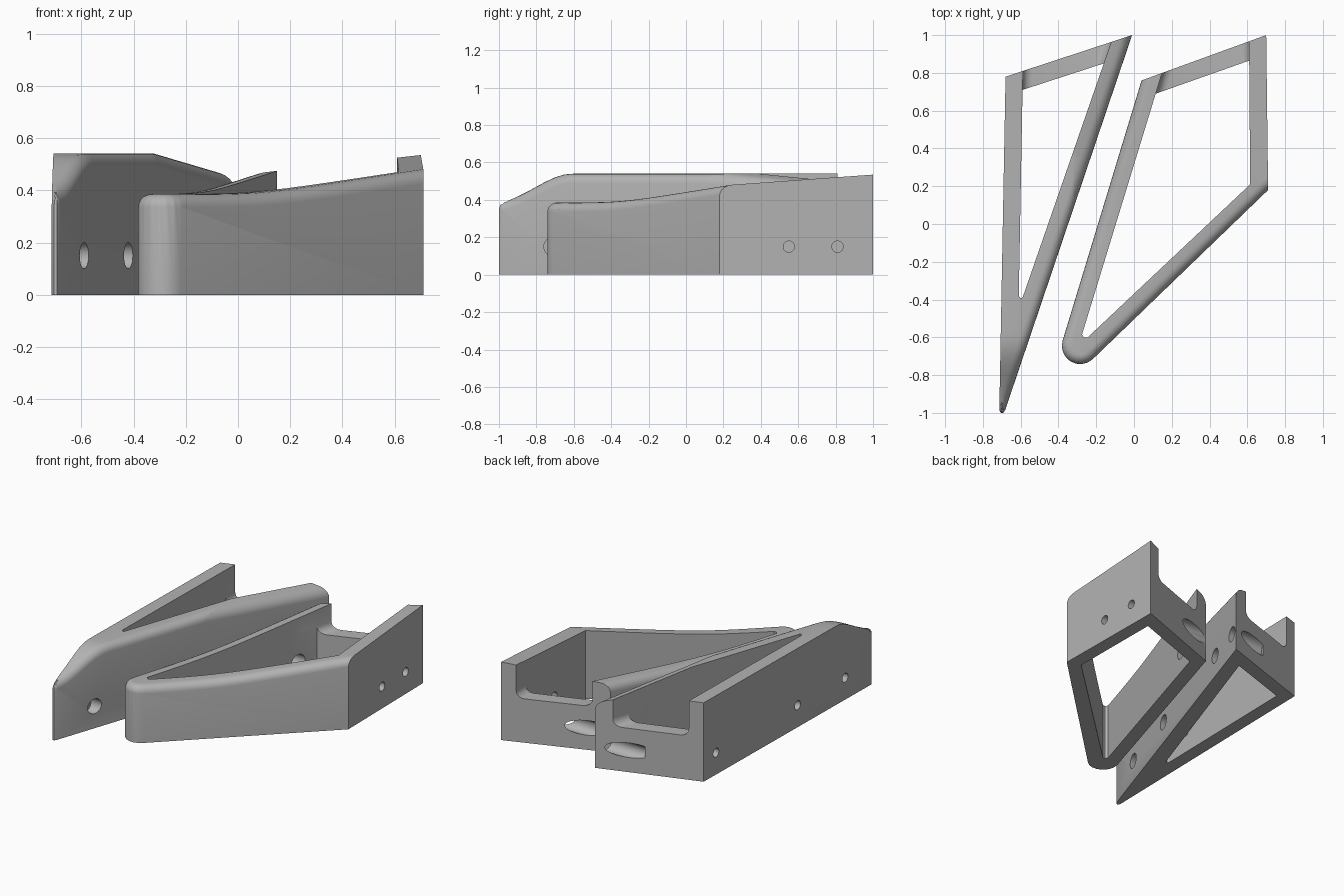
import bpy, bmesh, math
from mathutils import Vector, Matrix

cube = bpy.data.objects.get("Cube")
if cube:
    bpy.data.objects.remove(cube, do_unlink=True)

grey = bpy.data.materials.new("plain grey")
grey.use_nodes = True
colour = (0.45, 0.45, 0.45, 1)
grey.diffuse_color = colour
grey.node_tree.nodes["Principled BSDF"].inputs["Base Color"].default_value = colour

FILLET = 0.05
HOLE_Z = 0.15


def to_object(name, bm):
    bmesh.ops.recalc_face_normals(bm, faces=bm.faces[:])
    mesh = bpy.data.meshes.new(name)
    bm.to_mesh(mesh)
    bm.free()
    obj = bpy.data.objects.new(name, mesh)
    bpy.context.collection.objects.link(obj)
    return obj


def prism(points, low, high):
    bm = bmesh.new()
    base = bm.faces.new([bm.verts.new((x, y, low)) for x, y in points])
    top = bmesh.ops.extrude_face_region(bm, geom=[base], use_keep_orig=True)["geom"]
    for v in top:
        if isinstance(v, bmesh.types.BMVert):
            v.co.z = high
    return bm


def carve(obj, cutter):
    """Subtract the cutter, then discard it."""
    cutter.hide_render = True
    mod = obj.modifiers.new("cut", 'BOOLEAN')
    mod.operation = 'DIFFERENCE'
    mod.solver = 'EXACT'
    mod.object = cutter
    bpy.context.view_layer.objects.active = obj
    bpy.ops.object.modifier_apply(modifier=mod.name)
    bpy.data.objects.remove(cutter, do_unlink=True)


def drill(obj, y, x0, x1, radius):
    """Round hole along x."""
    bm = bmesh.new()
    place = Matrix.Translation(((x0 + x1) / 2, y, HOLE_Z)) @ Matrix.Rotation(math.pi / 2, 4, 'Y')
    bmesh.ops.create_cone(bm, cap_ends=True, segments=32, radius1=radius,
                          radius2=radius, depth=x1 - x0, matrix=place)
    carve(obj, to_object("drill", bm))


def top_body(name, outline, rounded, height):
    """Solid block with a shaped top and rounded upper edges on chosen sides."""
    bm = prism(outline, 0, 1)
    walls = []
    for i in rounded:
        a, b = Vector(outline[i]), Vector(outline[(i + 1) % len(outline)])
        d = (b - a).normalized()
        walls.append((a, Vector((-d.y, d.x))))

    # Cut lines across the top: along the rounding and along the length
    cuts = []
    for a, n in walls:
        for step in range(1, 6):
            p = a + n * FILLET * (1 - math.cos(math.radians(18 * step)))
            cuts.append((p.to_3d(), n.to_3d()))
    cuts += [(Vector((0, -1 + 0.05 * i, 0)), Vector((0, 1, 0))) for i in range(1, 40)]
    cuts.append((Vector((-0.32, 0, 0)), Vector((1, 0, 0))))
    for p, n in cuts:
        faces = [f for f in bm.faces if all(v.co.z > 0.5 for v in f.verts)]
        edges = {e for f in faces for e in f.edges}
        verts = {v for f in faces for v in f.verts}
        bmesh.ops.bisect_plane(bm, geom=faces + list(edges) + list(verts),
                               dist=1e-5, plane_co=p, plane_no=n)

    # Lower the top to its height, less the quarter-round drop near the edge
    tops = [f for f in bm.faces if all(v.co.z > 0.5 for v in f.verts)]
    for v in {v for f in tops for v in f.verts}:
        d = max(0, min((v.co.xy - a).dot(n) for a, n in walls))
        gap = max(0, FILLET - d)
        drop = FILLET - math.sqrt(max(0, FILLET ** 2 - gap ** 2))
        v.co.z = height(v.co.x, v.co.y) - drop
    bmesh.ops.triangulate(bm, faces=tops)
    return to_object(name, bm)


def saddle(left, right):
    """Cutter for the low rear wall, between two inner wall lines."""
    def along(line, t):
        return Vector(line[0]).lerp(Vector(line[1]), t)
    points = [along(left, 0.9), along(left, 1.4), along(right, 1.4), along(right, 0.9)]
    bm = prism(points, 0.3, 1)
    bm.edges.ensure_lookup_table()
    sides = []
    for a, b in ((points[0], points[1]), (points[2], points[3])):
        mid = (a + b) / 2
        for e in bm.edges:
            c = (e.verts[0].co + e.verts[1].co) / 2
            if (c.xy - mid).length < 1e-4 and c.z < 0.5:
                sides.append(e)
    bmesh.ops.bevel(bm, geom=sides, offset=0.05, segments=6, profile=0.5, affect='EDGES')
    return to_object("saddle_cutter", bm)


def finish(obj):
    obj.data.materials.clear()
    obj.data.materials.append(grey)
    bpy.ops.object.select_all(action='DESELECT')
    obj.select_set(True)
    bpy.context.view_layer.objects.active = obj
    bpy.ops.object.shade_smooth_by_angle(angle=math.radians(30))


# Narrow frame: ramped nose, top sloping down toward its far rear corner
def narrow_height(x, y):
    t = min(1, max(0, (y + 1) / 0.39))
    return 0.395 + 0.145 * t * t * (3 - 2 * t) - max(0, x + 0.32) * 0.296


narrow_outline = [(-0.68, 0.78), (-0.713, -0.985), (-0.705, -1), (-0.692, -1),
                  (-0.682, -0.985), (-0.01, 1)]
narrow_hole = [(-0.59, 0.71), (-0.61, -0.38), (-0.602, -0.392), (-0.59, -0.39), (-0.16, 0.85)]
narrow = top_body("narrow_frame", narrow_outline, range(1, 5), narrow_height)
carve(narrow, to_object("opening_cutter", prism(narrow_hole, -0.2, 1)))
carve(narrow, saddle((narrow_hole[1], narrow_hole[0]), (narrow_hole[3], narrow_hole[4])))
for y, stop in ((-0.71, -0.65), (-0.21, -0.6), (0.65, -0.58), (0.93, -0.32)):
    drill(narrow, y, stop, 0.2, 0.05)
    if y < 0.9:
        drill(narrow, y, -0.9, stop + 0.01, 0.03)
finish(narrow)


# Wide frame: rounded front corner, top curving up toward the rear
def wide_height(x, y):
    plane = 0.535 + 0.073 * (y - 1) + 0.084 * (x - 0.7)
    k = 0.012
    return 0.385 + k * math.log(1 + math.exp((plane - 0.385) / k))


corner = []
for i in range(9):
    a = math.radians(163 + 151 * i / 8)
    corner.append((-0.285 + 0.097 * math.cos(a), -0.645 + 0.097 * math.sin(a)))
wide_outline = [(0.04, 0.76)] + corner + [(0.71, 0.18), (0.70, 1)]
wide_hole = [(0.115, 0.69), (-0.275, -0.585), (-0.265, -0.602), (-0.245, -0.6),
             (0.615, 0.21), (0.61, 0.865)]
wide = top_body("wide_frame", wide_outline, range(0, 10), wide_height)
carve(wide, to_object("opening_cutter", prism(wide_hole, -0.2, 1)))
carve(wide, saddle((wide_hole[1], wide_hole[0]), (wide_hole[4], wide_hole[5])))
for y in (0.55, 0.81):
    drill(wide, y, -0.3, 0.6, 0.05)
    drill(wide, y, 0.58, 0.9, 0.03)
finish(wide)
